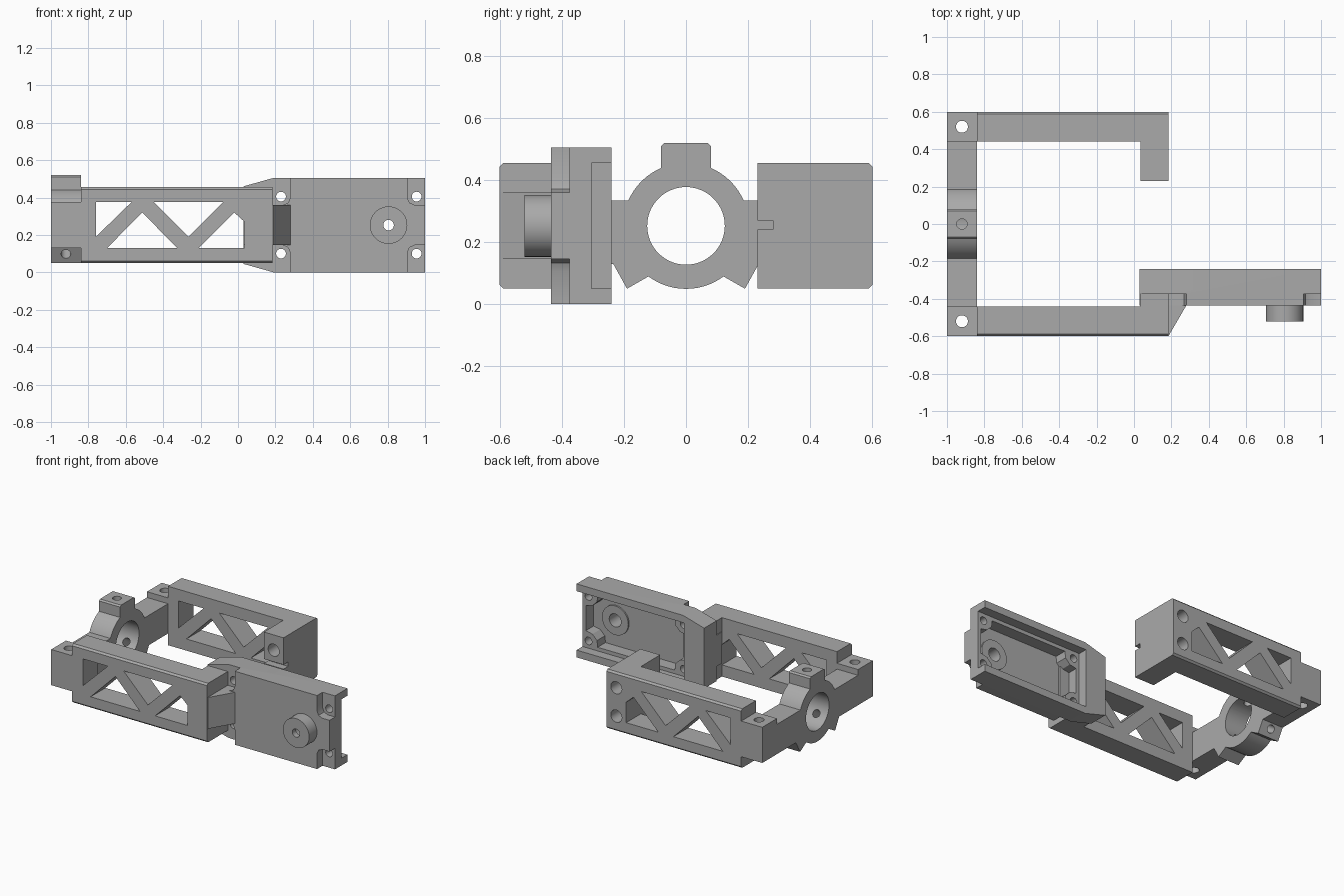
import bpy, bmesh, math
from mathutils import Vector

cube = bpy.data.objects.get("Cube")
if cube:
    bpy.data.objects.remove(cube)

grey = bpy.data.materials.new("plain_grey")
grey.use_nodes = True
grey.diffuse_color = (0.4, 0.4, 0.4, 1)
grey.node_tree.nodes["Principled BSDF"].inputs["Base Color"].default_value = (0.4, 0.4, 0.4, 1)


def prism(name, profile, axis, lo, hi):
    """Extrude a flat profile along an axis from lo to hi."""
    place = {"x": lambda u, v, d: (d, u, v),
             "y": lambda u, v, d: (u, d, v),
             "z": lambda u, v, d: (u, v, d)}[axis]
    bm = bmesh.new()
    a = [bm.verts.new(place(u, v, lo)) for u, v in profile]
    b = [bm.verts.new(place(u, v, hi)) for u, v in profile]
    bm.faces.new(a)
    bm.faces.new(b[::-1])
    for i in range(len(a)):
        j = (i + 1) % len(a)
        bm.faces.new((a[i], b[i], b[j], a[j]))
    bmesh.ops.recalc_face_normals(bm, faces=bm.faces)
    mesh = bpy.data.meshes.new(name)
    bm.to_mesh(mesh)
    bm.free()
    mesh.materials.append(grey)
    ob = bpy.data.objects.new(name, mesh)
    bpy.context.collection.objects.link(ob)
    return ob


def box(name, x, y, z):
    return prism(name, [(x[0], y[0]), (x[1], y[0]), (x[1], y[1]), (x[0], y[1])], "z", *z)


def circle(u, v, r, n=40):
    return [(u + r * math.cos(math.tau * i / n), v + r * math.sin(math.tau * i / n))
            for i in range(n)]


def rod(u, v, r, axis, lo, hi, name="cutter"):
    return prism(name, circle(u, v, r), axis, lo, hi)


def combine(target, others, operation="DIFFERENCE"):
    """Apply booleans to target and remove the helper solids."""
    bpy.context.view_layer.objects.active = target
    for other in others:
        mod = target.modifiers.new("cut", "BOOLEAN")
        mod.operation, mod.solver, mod.object = operation, "EXACT", other
        bpy.ops.object.modifier_apply(modifier=mod.name)
        bpy.data.objects.remove(other)


def smooth(ob):
    bpy.ops.object.select_all(action="DESELECT")
    ob.select_set(True)
    bpy.context.view_layer.objects.active = ob
    bpy.ops.object.shade_smooth_by_angle(angle=math.radians(30))


# Truss arms, mirrored front to back, with a lower drilled end block
Z0, Z1, MID = 0.05, 0.455, 0.2525
windows = [
    [(-0.76, 0.375), (-0.57, 0.375), (-0.76, 0.19)],
    [(-0.70, 0.13), (-0.325, 0.13), (-0.512, 0.32)],
    [(-0.45, 0.375), (-0.08, 0.375), (-0.265, 0.19)],
    [(-0.21, 0.13), (0.035, 0.13), (0.035, 0.27), (-0.02, 0.32)],
]
arms = {}
for name, s in (("front_arm", -1), ("back_arm", 1)):
    c = 0.012
    section = [(0.44 * s, Z0), ((0.6 - c) * s, Z0), (0.6 * s, Z0 + c),
               (0.6 * s, Z1 - c), ((0.6 - c) * s, Z1), (0.44 * s, Z1)]
    arm = prism(name, section, "x", -0.84, 0.185)
    combine(arm, [prism("window", w, "y", s * 0.3, s * 0.7) for w in windows])
    arms[name] = arm
    ys = sorted((0.44 * s, 0.6 * s))
    block = box(name + "_end_block", (-1, -0.84), ys, (0.13, 0.375))
    combine(block, [rod(-0.92, 0.52 * s, 0.032, "z", 0, 0.6)])
    smooth(block)

# Hook on the back arm with two bores and a slot
back = arms["back_arm"]
combine(back, [box("hook", (0.035, 0.185), (0.23, 0.5), (Z0, Z1))], "UNION")
combine(back, [rod(0.11, z, 0.042, "y", 0.1, 0.7) for z in (0.155, 0.35)]
        + [box("slot", (0, 0.3), (0.2, 0.28), (0.24, 0.27))])
smooth(back)
smooth(arms["front_arm"])

# Ring bracket joining the arms: bar, ring, top boss and two splayed feet
ring = box("ring_bracket", (-1, -0.84), (-0.44, 0.44), (0.13, 0.335))
feet = [prism("foot", [(s * 0.24, 0.14), (s * 0.19, 0.05), (s * 0.12, 0.09),
                       (s * 0.1, 0.2), (s * 0.24, 0.2)], "x", -1, -0.84) for s in (-1, 1)]
boss_profile = [(-0.08, 0.35), (0.08, 0.35), (0.08, 0.51), (0.07, 0.52),
                (-0.07, 0.52), (-0.08, 0.51)]
combine(ring, feet + [prism("ring", circle(0, MID, 0.203, 64), "x", -1, -0.84),
                      prism("boss", boss_profile, "x", -1, -0.84)], "UNION")
combine(ring, [prism("bore", circle(0, MID, 0.125, 64), "x", -1.1, -0.7),
               rod(-0.92, 0, 0.028, "z", MID, 0.6)])
# Screw holes drilled through the slanted feet towards the bore
for s in (-1, 1):
    drill = rod(0, 0, 0.026, "z", 0, 0.3)
    start = Vector((-0.92, s * 0.27, 0.06))
    aim = Vector((-0.92, 0, MID)) - start
    drill.matrix_world = aim.to_track_quat("Z", "Y").to_matrix().to_4x4()
    drill.location = start
    bpy.context.view_layer.update()
    combine(ring, [drill])
smooth(ring)

# Motor plate with a tapered inner end
outline = [(0.03, 0.045), (0.19, 0), (1, 0), (1, 0.505), (0.19, 0.505), (0.03, 0.46)]
plate = prism("motor_plate", outline, "y", -0.435, -0.24)


def corner_relief(x0, x1, up):
    """Notch with one rounded corner in the front of the plate."""
    z_in, z_out = (0.36, 0.6) if up else (0.145, -0.1)
    k = 0.04 if up else -0.04
    pts = [(x0, z_out), (x1, z_out)]
    if x0 > 0.5:
        pts += [(x1, z_in), (x0 + 0.04, z_in), (x0 + 0.012, z_in + k * 0.3), (x0, z_in + k)]
    else:
        pts += [(x1, z_in + k), (x1 - 0.012, z_in + k * 0.3), (x1 - 0.04, z_in), (x0, z_in)]
    return prism("relief", pts, "y", -0.6, -0.375)


cuts = [corner_relief(x0, x1, up) for x0, x1 in ((0, 0.28), (0.905, 1.1)) for up in (0, 1)]
# Back tray open at the outer end, then a deeper cross-shaped pocket
cuts.append(box("tray", (0.185, 1.1), (-0.305, -0.1), (0.05, 0.455)))
pocket = [(0.21, 0.165), (0.26, 0.155), (0.295, 0.12), (0.3, 0.075), (0.885, 0.075),
          (0.89, 0.12), (0.925, 0.155), (0.975, 0.165)]
pocket += [(x, 2 * MID - z) for x, z in reversed(pocket)]
cuts.append(prism("pocket", pocket, "y", -0.39, -0.2))
cuts += [rod(x, z, 0.026, "y", -0.7, 0) for x in (0.23, 0.955) for z in (0.1, 0.405)]
combine(plate, cuts)
combine(plate, [rod(0.805, MID, 0.1, "y", -0.52, -0.38)], "UNION")
combine(plate, [rod(0.805, MID, 0.028, "y", -0.6, 0),
                rod(0.805, MID, 0.045, "y", -0.48, 0)])
smooth(plate)

# Block and slanted gusset tying the plate to the front arm
box("plate_joint", (0.035, 0.185), (-0.45, -0.3), (Z0, Z1))
prism("slanted_gusset", [(0.18, -0.595), (0.187, -0.595), (0.28, -0.435), (0.28, -0.375),
                         (0.18, -0.375)], "z", 0.145, 0.36)
